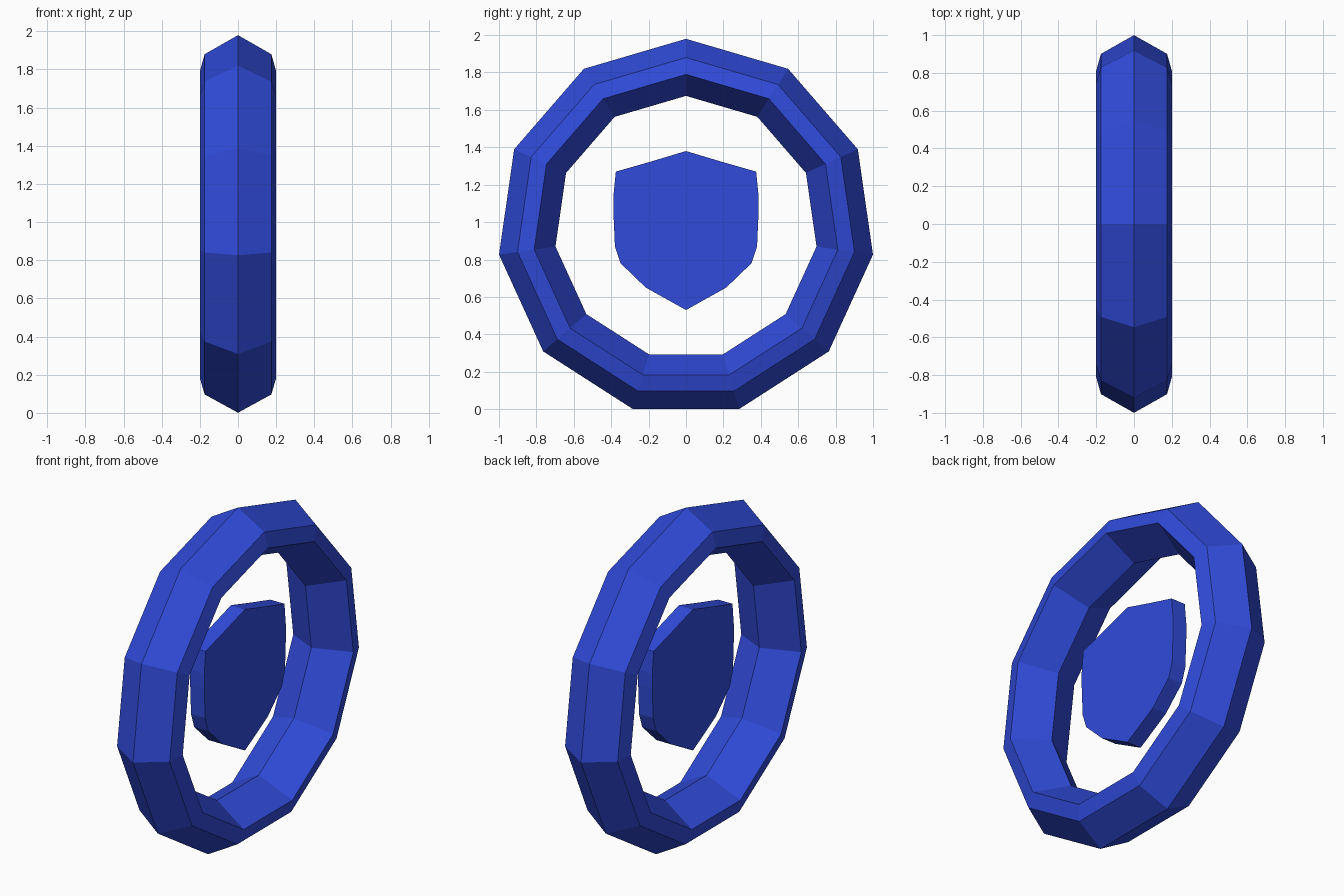
import bpy, bmesh
from math import sin, cos, tau

if "Cube" in bpy.data.objects:
    bpy.data.objects.remove(bpy.data.objects["Cube"])

blue = bpy.data.materials.new("blue")
blue.diffuse_color = (0.03, 0.07, 0.7, 1)
blue.use_nodes = True
blue.node_tree.nodes["Principled BSDF"].inputs["Base Color"].default_value = blue.diffuse_color


def finish(name, bm):
    bmesh.ops.recalc_face_normals(bm, faces=bm.faces)
    mesh = bpy.data.meshes.new(name)
    bm.to_mesh(mesh)
    bm.free()
    mesh.materials.append(blue)
    obj = bpy.data.objects.new(name, mesh)
    bpy.context.collection.objects.link(obj)
    return obj


# Outer ring: six-point section (x, radius) swept round eleven sides
SIDES, CENTRE_Z = 11, 0.97
section = [(0, 1.01), (0.175, 0.91), (0.2, 0.82),
           (0, 0.705), (-0.2, 0.82), (-0.175, 0.91)]
bm = bmesh.new()
rings = [[bm.verts.new((x, r * sin(tau * k / SIDES), CENTRE_Z + r * cos(tau * k / SIDES)))
          for x, r in section] for k in range(SIDES)]
for k in range(SIDES):
    a, b = rings[k], rings[(k + 1) % SIDES]
    for i in range(len(section)):
        j = (i + 1) % len(section)
        bm.faces.new((a[i], a[j], b[j], b[i]))
finish("outer_ring", bm)

# Shield plate: half outline (y, z) mirrored, then extruded along x
half = [(0, 1.38), (0.2, 1.32), (0.375, 1.27), (0.388, 1.14), (0.388, 1.05),
        (0.38, 0.87), (0.35, 0.78), (0.215, 0.65), (0, 0.53)]
outline = half + [(-y, z) for y, z in half[-2:0:-1]]
T = 0.047
bm = bmesh.new()
face = bm.faces.new([bm.verts.new((-T, y, z)) for y, z in outline])
out = bmesh.ops.extrude_face_region(bm, geom=[face], use_keep_orig=True)
bmesh.ops.translate(bm, vec=(2 * T, 0, 0),
                    verts=[v for v in out["geom"] if isinstance(v, bmesh.types.BMVert)])
finish("shield_plate", bm)
